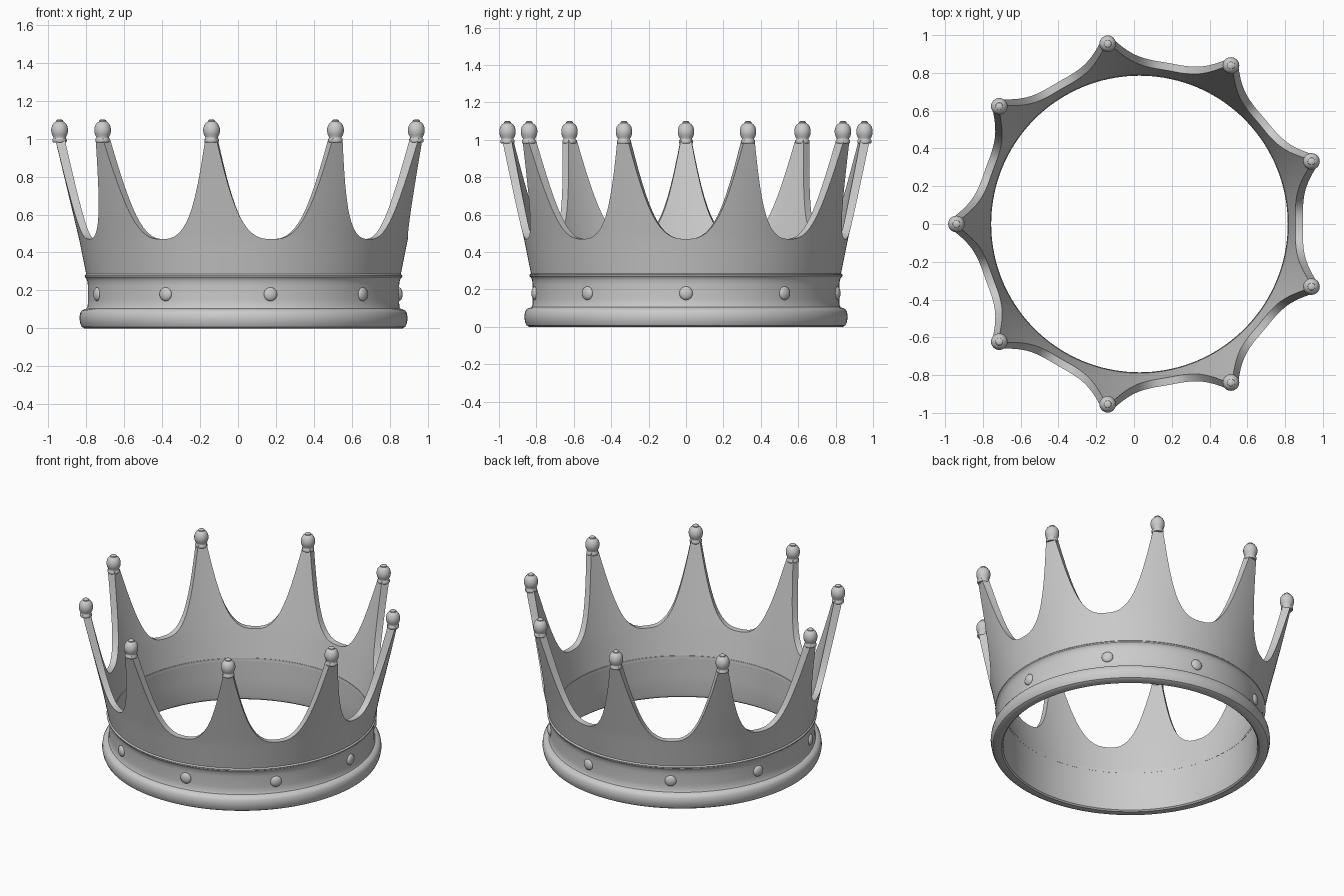
import bpy, bmesh, math
from mathutils import Matrix

if "Cube" in bpy.data.objects:
    bpy.data.objects.remove(bpy.data.objects["Cube"])

CX = 0.029          # ring centre, so the bounds are centred on x = 0
N = 9               # number of points
STEP = 2 * math.pi / N


def polar(r, a, z):
    return (CX + r * math.cos(a), r * math.sin(a), z)


def finish(name, bm, angle=35):
    bmesh.ops.recalc_face_normals(bm, faces=bm.faces)
    mesh = bpy.data.meshes.new(name)
    bm.to_mesh(mesh)
    bm.free()
    ob = bpy.data.objects.new(name, mesh)
    bpy.context.collection.objects.link(ob)
    bpy.ops.object.select_all(action='DESELECT')
    ob.select_set(True)
    bpy.context.view_layer.objects.active = ob
    bpy.ops.object.shade_smooth_by_angle(angle=math.radians(angle))
    return ob


def skin(bm, loops):
    """Join a cyclic list of closed cross-sections with quads."""
    rows = [[bm.verts.new(p) for p in loop] for loop in loops]
    for a, b in zip(rows, rows[1:] + rows[:1]):
        for i in range(len(a)):
            j = (i + 1) % len(a)
            bm.faces.new((a[i], a[j], b[j], b[i]))


def interp(pts, x):
    for (x0, y0), (x1, y1) in zip(pts, pts[1:]):
        if x <= x1:
            return y0 + (y1 - y0) * (x - x0) / (x1 - x0)
    return pts[-1][1]


# Base band: thick bottom roll, recessed gem strip, upper lip
band = [(0.798, 0), (0.838, 0), (0.852, 0.008), (0.860, 0.025), (0.865, 0.052),
        (0.861, 0.08), (0.852, 0.094), (0.838, 0.101), (0.826, 0.105), (0.821, 0.115),
        (0.82, 0.15), (0.82, 0.225), (0.823, 0.25), (0.829, 0.264), (0.836, 0.271),
        (0.837, 0.279), (0.828, 0.287), (0.787, 0.287), (0.785, 0.15), (0.785, 0.03),
        (0.789, 0.008)]
bm = bmesh.new()
SEG = 144
skin(bm, [[polar(r, 2 * math.pi * k / SEG, z) for r, z in band] for k in range(SEG)])
finish("base_band", bm)

# Flared wall with scalloped points; t runs from point centre (0) to valley (1)
edge = [(0, 1.0), (0.085, 1.0), (0.13, 0.925), (0.19, 0.835), (0.25, 0.757), (0.31, 0.692),
        (0.37, 0.638), (0.43, 0.594), (0.49, 0.56), (0.56, 0.529), (0.64, 0.504),
        (0.73, 0.485), (0.82, 0.475), (0.91, 0.471), (1.0, 0.47)]
outer = [(0.27, 0.826), (0.47, 0.866), (1.0, 0.993)]
inner = [(0.27, 0.786), (0.47, 0.826), (1.0, 0.943)]
ROWS = 12
ts = [-t for t, _ in edge[:0:-1]] + [t for t, _ in edge[:-1]]
loops = []
for k in range(N):
    for t in ts:
        a = math.pi + k * STEP + t * STEP / 2
        top = interp(edge, abs(t))
        zs = [0.27 + (top - 0.27) * i / ROWS for i in range(ROWS + 1)]
        loops.append([polar(interp(outer, z), a, z) for z in zs] +
                     [polar(interp(inner, z), a, z) for z in reversed(zs)])
bm = bmesh.new()
skin(bm, loops)
finish("pointed_wall", bm)

# Finials: collar, egg-shaped ball and small cap on each point
finial = [(0.034, 0.98), (0.038, 0.985), (0.038, 0.996), (0.033, 1.002), (0.033, 1.008),
          (0.040, 1.02), (0.044, 1.037), (0.044, 1.052), (0.039, 1.07), (0.030, 1.083),
          (0.020, 1.089), (0.019, 1.095), (0.012, 1.100)]
for k in range(N):
    a = math.pi + k * STEP
    cx, cy, _ = polar(0.969, a, 0)
    bm = bmesh.new()
    S = 24
    rings = [[bm.verts.new((cx + r * math.cos(2 * math.pi * i / S),
                            cy + r * math.sin(2 * math.pi * i / S), z)) for i in range(S)]
             for r, z in finial]
    for lo, hi in zip(rings, rings[1:]):
        for i in range(S):
            j = (i + 1) % S
            bm.faces.new((lo[i], lo[j], hi[j], hi[i]))
    bm.faces.new(rings[0])
    bm.faces.new(rings[-1])
    finish(f"finial_{k + 1}", bm, 40)

# Gems: flattened studs on the band below each valley
for k in range(N):
    a = k * STEP
    m = (Matrix.Translation(polar(0.82, a, 0.18)) @ Matrix.Rotation(a, 4, 'Z')
         @ Matrix.Diagonal((0.018, 0.036, 0.036, 1)))
    bm = bmesh.new()
    bmesh.ops.create_uvsphere(bm, u_segments=24, v_segments=12, radius=1, matrix=m)
    finish(f"gem_{k + 1}", bm)
